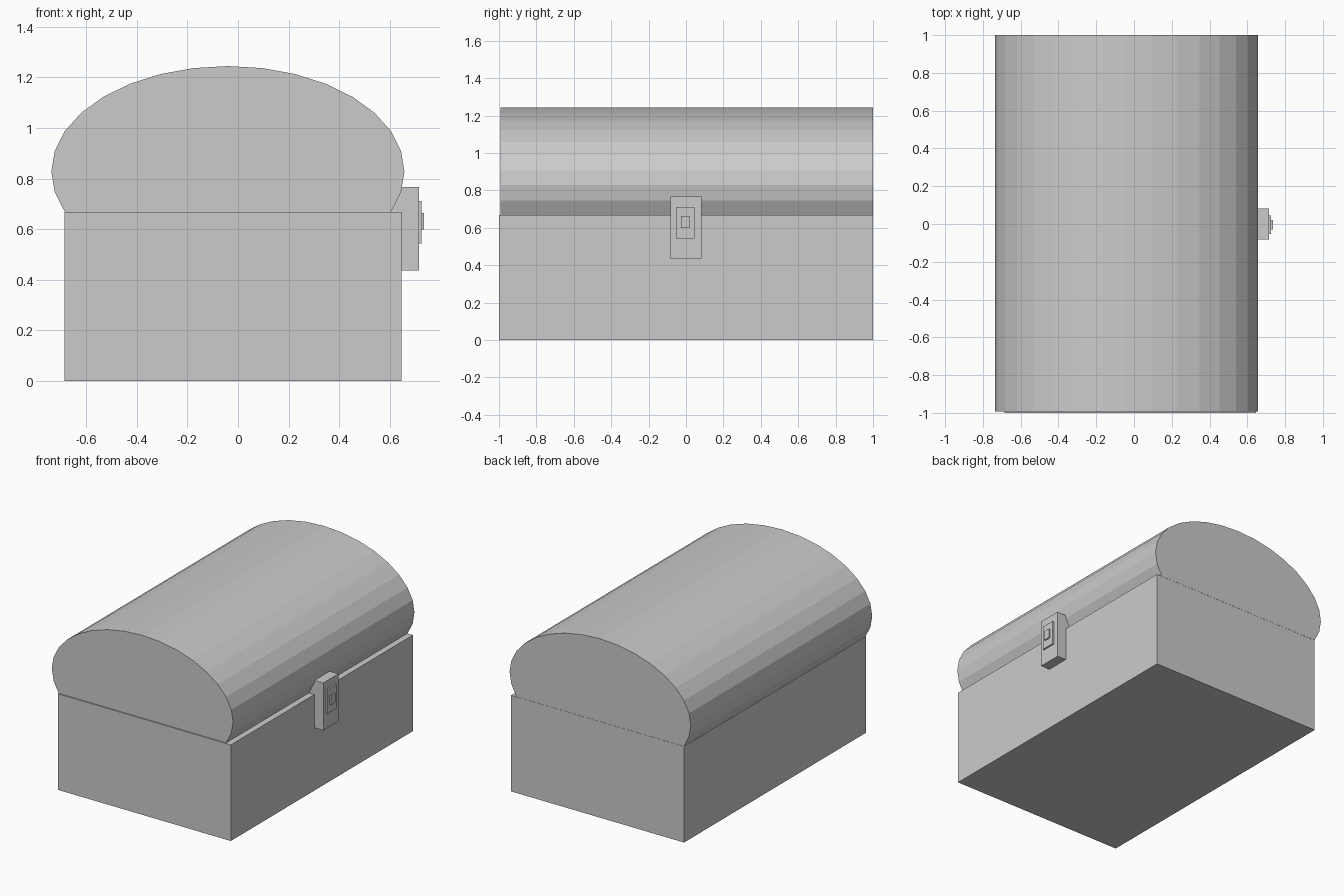
import bpy, bmesh
from math import cos, sin, pi

if "Cube" in bpy.data.objects:
    bpy.data.objects.remove(bpy.data.objects["Cube"])


def finish(name, bm):
    bmesh.ops.recalc_face_normals(bm, faces=bm.faces)
    mesh = bpy.data.meshes.new(name)
    bm.to_mesh(mesh)
    bm.free()
    obj = bpy.data.objects.new(name, mesh)
    bpy.context.collection.objects.link(obj)
    return obj


def extrude_y(name, profile, y0, y1):
    """Solid prism from an (x, z) profile, running from y0 to y1."""
    bm = bmesh.new()
    face = bm.faces.new([bm.verts.new((x, y0, z)) for x, z in profile])
    result = bmesh.ops.extrude_face_region(bm, geom=[face], use_keep_orig=True)
    verts = [g for g in result["geom"] if isinstance(g, bmesh.types.BMVert)]
    bmesh.ops.translate(bm, verts=verts, vec=(0, y1 - y0, 0))
    return finish(name, bm)


def box(name, x0, x1, y0, y1, z0, z1):
    return extrude_y(name, [(x0, z0), (x1, z0), (x1, z1), (x0, z1)], y0, y1)


# Chest body
box("chest_body", -0.685, 0.645, -1.0, 1.0, 0.0, 0.668)

# Domed lid: part of a 32-sided ellipse, cut flat two steps below its middle
CX, CZ, RX, RZ = -0.04, 0.828, 0.697, 0.416
lid_profile = [(CX + RX * cos(i * pi / 16), CZ + RZ * sin(i * pi / 16))
               for i in range(-2, 19)]
extrude_y("lid", lid_profile, -0.993, 1.0)

# Latch: block, raised plate and small button
box("latch_block", 0.60, 0.714, -0.083, 0.083, 0.437, 0.767)
box("latch_plate", 0.70, 0.725, -0.053, 0.045, 0.543, 0.711)
box("latch_button", 0.71, 0.735, -0.028, 0.020, 0.598, 0.663)
